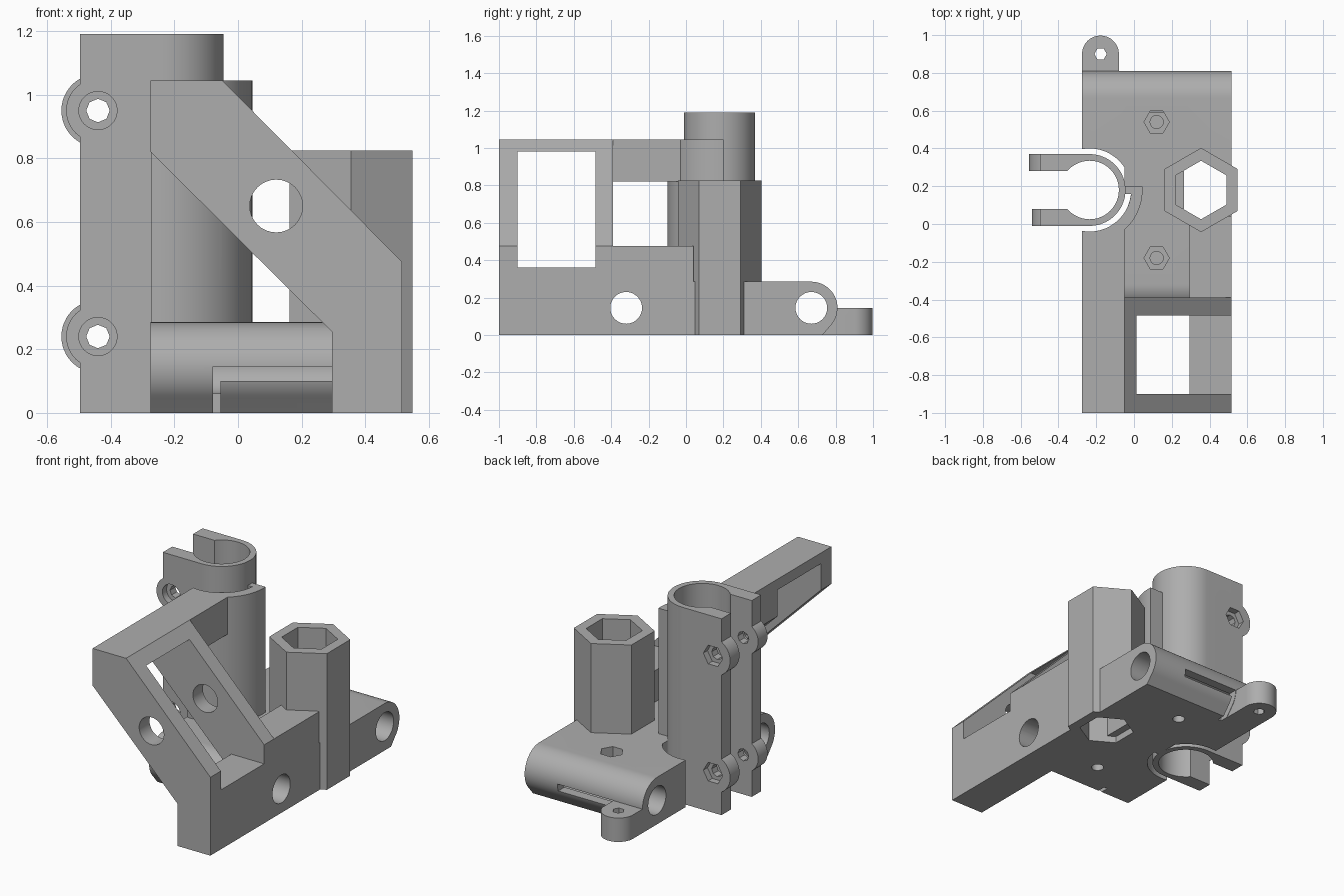
import bpy, bmesh, math
from mathutils import Vector

if "Cube" in bpy.data.objects:
    bpy.data.objects.remove(bpy.data.objects["Cube"], do_unlink=True)

grey = bpy.data.materials.new("plain_grey")
grey.use_nodes = True
grey.diffuse_color = (0.42, 0.42, 0.42, 1)
grey.node_tree.nodes["Principled BSDF"].inputs["Base Color"].default_value = grey.diffuse_color


def arc(cx, cy, r, start=0, end=360, n=48):
    """Points on an arc; a full turn leaves out the repeated last point."""
    steps = n if end - start == 360 else n - 1
    angles = [math.radians(start + (end - start) * i / steps) for i in range(n)]
    return [(cx + r * math.cos(a), cy + r * math.sin(a)) for a in angles]


def prism(name, pts, axis, lo, hi):
    """Extrude a 2D outline along an axis."""
    place = {"x": lambda p, t: (t, p[0], p[1]),
             "y": lambda p, t: (p[0], t, p[1]),
             "z": lambda p, t: (p[0], p[1], t)}[axis]
    bm = bmesh.new()
    face = bm.faces.new([bm.verts.new(place(p, lo)) for p in pts])
    new = bmesh.ops.extrude_face_region(bm, geom=[face])["geom"]
    move = Vector(place((0, 0), hi - lo))
    bmesh.ops.translate(bm, vec=move, verts=[v for v in new if isinstance(v, bmesh.types.BMVert)])
    bmesh.ops.recalc_face_normals(bm, faces=bm.faces)
    mesh = bpy.data.meshes.new(name)
    bm.to_mesh(mesh)
    bm.free()
    mesh.materials.append(grey)
    ob = bpy.data.objects.new(name, mesh)
    bpy.context.collection.objects.link(ob)
    return ob


def box(name, x, y, z):
    return prism(name, [(x[0], y[0]), (x[1], y[0]), (x[1], y[1]), (x[0], y[1])], "z", *z)


def combine(ob, others, operation):
    """Apply booleans, then drop the helper solids."""
    bpy.context.view_layer.objects.active = ob
    for other in others:
        mod = ob.modifiers.new("bool", "BOOLEAN")
        mod.operation, mod.solver, mod.object = operation, "EXACT", other
        bpy.ops.object.modifier_apply(modifier=mod.name)
        bpy.data.objects.remove(other, do_unlink=True)


CX, CY = -0.235, 0.18       # clamp axis
HX = 0.355                  # hex tower axis
LEFT, RIGHT = -0.275, 0.515
TOP, BASE = 1.045, 0.285
RODS = (-0.32, 0.67)
ROD_Z = 0.145

# Base with rounded front and back edges
outline = (arc(RODS[1], ROD_Z, 0.14, -45, 90, 24) + arc(RODS[0], ROD_Z, 0.14, 90, 225, 24)
           + [(-0.38, 0), (0.73, 0)])
body = prism("carriage_body", outline, "x", LEFT, RIGHT)
combine(body, [prism("clamp_clearance", arc(CX, CY, 0.22), "z", -0.1, 0.5)], "DIFFERENCE")

# Diagonal frame: one solid, hollowed into two plates and two bars
profile = [(LEFT, TOP), (-0.05, TOP), (RIGHT, 0.475), (RIGHT, 0),
           (0.295, 0), (0.295, 0.255), (LEFT, 0.82)]
frame = prism("frame", profile, "y", -1, -0.39)
combine(frame, [box("window", (-1, 1), (-0.9, -0.485), (0.36, 0.98)),
                box("inner_window", (-1, 0.295), (-0.9, -0.485), (0.1, 0.98)),
                prism("plate_hole", arc(0.12, 0.65, 0.083, n=32), "y", -1.1, -0.2)], "DIFFERENCE")

# Arm and curved guard around the clamp
arm = box("arm", (LEFT, -0.05), (-0.4, 0.05), (0.82, TOP))
combine(arm, [prism("arm_clearance", arc(CX, CY, 0.22), "z", 0.5, 1.3)], "DIFFERENCE")
guard = prism("guard", arc(CX, CY, 0.28, -98, 4, 32) + arc(CX, CY, 0.22, -98, 4, 32)[::-1],
              "z", 0, TOP)

# Tower, side block, web and mounting tab
tower = prism("tower", arc(HX, CY, 0.223, 30, 390, 6), "z", 0, 0.825)
block = box("block", (0.295, RIGHT), (-0.4, 0.04), (0, 0.475))
web = box("web", (-0.055, 0.042), (0.16, 0.2), (0, TOP))
filler = box("filler", (-0.05, 0.045), (0.17, 0.32), (0, BASE))
tab = prism("tab", [(LEFT, 0.68), (-0.08, 0.68)] + arc(-0.1775, 0.9, 0.0975, 0, 180, 24),
            "z", 0, 0.145)
combine(body, [frame, arm, guard, tower, block, web, filler, tab], "UNION")

# Rod bores, hex socket, bolt holes and nut traps
cuts = [prism("rod_bore", arc(y, ROD_Z, 0.085, n=32), "x", -1, 1) for y in RODS]
cuts += [prism("hex_socket", arc(HX, CY, 0.155, 30, 390, 6), "z", -0.1, 1),
         prism("tab_hole", arc(-0.177, 0.9, 0.033, n=6), "z", -0.1, 0.3)]
for y in (0.54, -0.18):
    cuts += [prism("nut_trap", arc(0.12, y, 0.067, n=6), "z", 0.18, 0.4),
             prism("bolt_hole", arc(0.12, y, 0.035, n=16), "z", 0.1, 0.3),
             prism("lower_hole", arc(0.12, y, 0.035, n=16), "z", -0.1, 0.08)]
# Spring flap slits outside each rod
for y in ((-0.48, -0.33), (0.68, 0.83)):
    cuts += [box("flap_slit", (-0.078, 0.295), y, (0.1, 0.145)),
             box("flap_end_slit", (-0.078, -0.055), y, (-0.1, 0.145))]
combine(body, cuts, "DIFFERENCE")

# Ledge inside the hex socket
ledge = box("socket_ledge", (0.2, 0.265), (0.08, 0.28), (0.04, BASE))

# Split tube clamp with two jaws and bolt bosses
clamp = prism("tube_clamp", arc(CX, CY, 0.19, -90, 90, 40) + [(-0.497, 0.37), (-0.497, -0.01)],
              "z", 0, 1.19)
combine(clamp, [prism("boss", arc(-0.44, z, r), "y", *ys)
                for z in (0.24, 0.95)
                for r, ys in ((0.1, (-0.01, 0.08)), (0.115, (0.28, 0.37)))], "UNION")
cuts = [prism("tube_bore", arc(CX, CY, 0.155), "z", -0.1, 1.3),
        box("jaw_gap", (-0.7, CX), (0.08, 0.28), (-0.1, 1.3))]
for z in (0.24, 0.95):
    cuts += [prism("jaw_hole", arc(-0.44, z, 0.037, n=8), "y", -0.2, 0.6),
             prism("head_recess", arc(-0.44, z, 0.06, n=32), "y", -0.2, 0.03),
             prism("jaw_nut_trap", arc(-0.44, z, 0.065, n=6), "y", 0.33, 0.6)]
combine(clamp, cuts, "DIFFERENCE")

# Smooth round surfaces, keep edges sharp
for ob in (body, clamp, ledge):
    bpy.ops.object.select_all(action="DESELECT")
    ob.select_set(True)
    bpy.context.view_layer.objects.active = ob
    bpy.ops.object.shade_smooth_by_angle(angle=math.radians(30))
